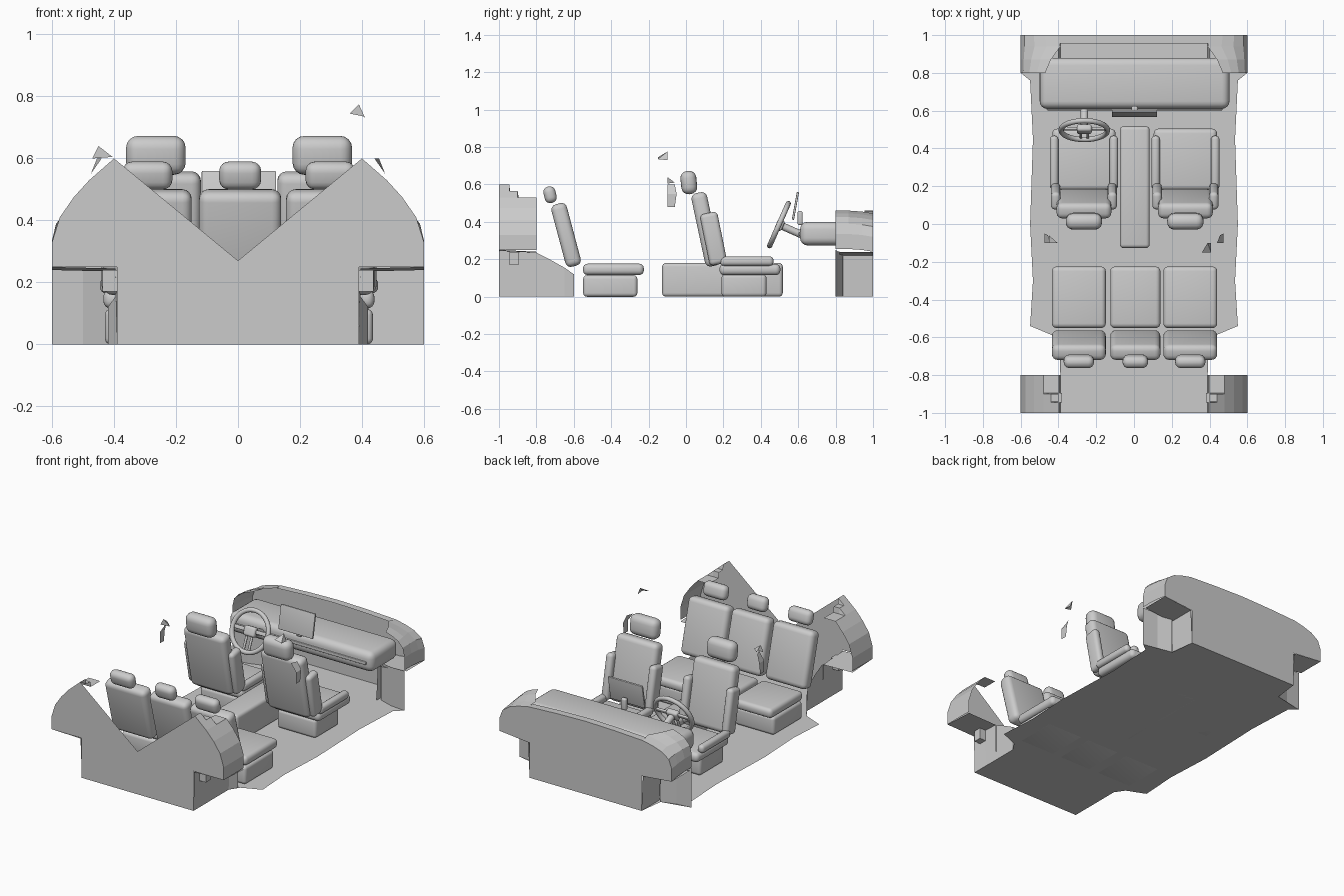
import bpy, bmesh
from math import radians
from mathutils import Matrix, Vector

if "Cube" in bpy.data.objects:
    bpy.data.objects.remove(bpy.data.objects["Cube"])


def finish(ob, smooth=True):
    bpy.context.collection.objects.link(ob)
    if smooth:
        bpy.ops.object.select_all(action='DESELECT')
        ob.select_set(True)
        bpy.context.view_layer.objects.active = ob
        bpy.ops.object.shade_smooth_by_angle(angle=radians(40))
    return ob


def pad(name, loc, dims, bevel=0.015, tilt=0.0, frame=None, segs=4):
    """Rounded box, tilted about x; frame places it in a parent matrix."""
    bm = bmesh.new()
    bmesh.ops.create_cube(bm, size=1)
    bmesh.ops.scale(bm, vec=dims, verts=bm.verts)
    if bevel:
        bmesh.ops.bevel(bm, geom=bm.edges[:], offset=bevel, segments=segs,
                        affect='EDGES', profile=0.5, clamp_overlap=True)
    m = Matrix.Translation(loc) @ Matrix.Rotation(tilt, 4, 'X')
    bm.transform(frame @ m if frame else m)
    me = bpy.data.meshes.new(name)
    bm.to_mesh(me)
    bm.free()
    return finish(bpy.data.objects.new(name, me))


def sheet(name, verts, faces, mirror=False):
    """Flat-faced open panel, optionally with its x mirror copy."""
    for s, side in ((1, "right"), (-1, "left")) if mirror else ((1, ""),):
        me = bpy.data.meshes.new(name)
        me.from_pydata([(s * x, y, z) for x, y, z in verts], [],
                       [f if s > 0 else f[::-1] for f in faces])
        finish(bpy.data.objects.new((name + "_" + side).strip("_"), me), False)


def loft(name, rows):
    """Grid of quads between point rows of equal length, on both sides."""
    n = len(rows[0])
    faces = [(r * n + i, r * n + i + 1, r * n + n + i + 1, r * n + n + i)
             for r in range(len(rows) - 1) for i in range(n - 1)]
    sheet(name, [p for row in rows for p in row], faces, True)


def symmetric(half):
    return half + [(-a, b) for a, b in reversed(half) if a]


# Floor pan
outline = symmetric([(0.39, -1), (0.39, -0.65), (0.43, -0.59), (0.55, -0.54), (0.535, -0.3),
                     (0.55, 0), (0.535, 0.45), (0.55, 0.76), (0.6, 0.8), (0.41, 0.84), (0.39, 1)])
sheet("floor", [(x, y, 0) for x, y in outline], [tuple(range(len(outline)))])

# Rear panel with V opening, front panel with domed top
quarter = [(0.6, 0.25), (0.6, 0.33), (0.575, 0.41), (0.53, 0.475), (0.48, 0.53), (0.44, 0.565), (0.4, 0.6)]
rear = symmetric([(0.39, 0), (0.39, 0.25)] + quarter + [(0, 0.27)])
sheet("rear_panel", [(x, -1, z) for x, z in rear], [tuple(range(len(rear)))])
fender = [(0.6, 0.24), (0.6, 0.32), (0.58, 0.375), (0.53, 0.41), (0.47, 0.43), (0.4, 0.445)]
front = symmetric([(0.39, 0), (0.39, 0.22)] + fender + [(0.2, 0.455), (0, 0.46)])
sheet("front_panel", [(x, 1, z) for x, z in front], [tuple(range(len(front)))[::-1]])

# Rear quarter shells, stepping down and inward of the panel
loft("rear_quarter", [[(x, y, min(z, top)) for x, z in quarter]
                      for y, top in ((-1, 0.6), (-0.945, 0.6), (-0.94, 0.565),
                                     (-0.9, 0.565), (-0.895, 0.53), (-0.8, 0.53))])
# Front fender shells, widening toward the bumper
loft("front_fender", [[(min(0.6, 0.6 - (0.6 - x) * k), y, z + dz) for x, z in fender]
                      for y, k, dz in ((1, 1, 0), (0.94, 1.05, 0.01), (0.87, 0.8, 0.015), (0.8, 0.65, 0.015))])
# Hood lip
lip = [(0.4, 0.445), (0.2, 0.455), (0, 0.46), (-0.2, 0.455), (-0.4, 0.445)]
sheet("hood_lip", [(x, 1, z) for x, z in lip] + [(x, 0.955, z) for x, z in lip],
      [(i, i + 1, i + 6, i + 5) for i in range(4)])

# Rear wheel arches: wall and roof
loft("rear_arch", [[(0.39, y, 0), (0.395, y, z), (xo, y, z + 0.005)] for y, z, xo in
                   ((-1, 0.245, 0.6), (-0.9, 0.24, 0.6), (-0.8, 0.235, 0.6))])
sheet("rear_arch_wall", [(0.39, -0.8, 0), (0.39, -0.8, 0.235), (0.39, -0.73, 0.2), (0.395, -0.65, 0.155),
                         (0.42, -0.6, 0.12), (0.42, -0.6, 0), (0.39, -0.65, 0)],
      [(0, 1, 2, 3, 6), (6, 3, 4, 5)], True)
# Front wheel arches: inner wall, roof and bulkhead facets
loft("front_arch", [[(0.39, y, 0), (0.4, y, 0.22), (0.6, y, 0.24)] for y in (1, 0.9, 0.82)])
loft("front_bulkhead", [[(0.6, 0.8, a), (0.5, 0.81, (a + b) / 2), (0.41, 0.84, b)]
                        for a, b in ((0, 0), (0.05, 0.12), (0.12, 0.16), (0.19, 0.19), (0.25, 0.235))])
for s in (-1, 1):
    pad("arch_bracket", (s * 0.41, -0.92, 0.205), (0.055, 0.05, 0.07), 0)

# Small trim fragments at the door pillars
sheet("pillar_trim", [(0.475, -0.05, 0.55), (0.475, -0.1, 0.48), (0.475, -0.1, 0.55),
                      (0.44, -0.1, 0.6), (0.455, -0.06, 0.6), (0.475, -0.06, 0.48)],
      [(0, 5, 1, 2), (0, 2, 3, 4)], True)
sheet("left_mirror_trim", [(-0.47, -0.1, 0.6), (-0.405, -0.1, 0.605), (-0.45, -0.1, 0.64), (-0.45, -0.06, 0.61)],
      [(0, 1, 2), (1, 3, 2)])
sheet("right_mirror_trim", [(0.36, -0.15, 0.745), (0.408, -0.1, 0.73), (0.39, -0.1, 0.775), (0.408, -0.15, 0.735)],
      [(0, 3, 2), (3, 1, 2)])

# Front seats
for x in (-0.265, 0.272):
    pad("front_seat_base", (x, 0.31, 0.06), (0.27, 0.24, 0.12), 0.02)
    pad("front_seat_cushion", (x, 0.342, 0.145), (0.335, 0.325, 0.06), 0.025)
    pad("front_seat_back", (x, 0.107, 0.36), (0.29, 0.085, 0.4), 0.03, 0.21)
    pad("front_headrest", (x, 0.015, 0.61), (0.192, 0.085, 0.125), 0.038, 0.1)
    for s in (-1, 1):
        pad("cushion_bolster", (x + s * 0.158, 0.325, 0.19), (0.045, 0.285, 0.05), 0.02)
        pad("back_bolster", (x + s * 0.15, 0.147, 0.31), (0.05, 0.095, 0.28), 0.022, 0.2)

# Rear bench of three seats
for x, w, h in ((-0.292, 0.285, 0.16), (0.007, 0.265, 0.135), (0.298, 0.285, 0.16)):
    pad("rear_seat_base", (x, -0.405, 0.057), (w - 0.01, 0.29, 0.115), 0.02)
    pad("rear_seat_cushion", (x, -0.388, 0.146), (w, 0.325, 0.06), 0.024)
    pad("rear_seat_back", (x, -0.641, 0.33), (w, 0.085, 0.345), 0.03, 0.26)
    pad("rear_headrest", (x, -0.727, 0.545), (h, 0.065, 0.09), 0.03, 0.25)

# Console and dashboard
pad("centre_console", (0.004, 0.195, 0.09), (0.158, 0.645, 0.18), 0.02)
pad("dashboard", (0.003, 0.745, 0.337), (1.005, 0.27, 0.126), 0.04)
pad("dashboard_strip", (0.003, 0.61, 0.335), (0.93, 0.016, 0.02), 0.004)
pad("screen", (0.003, 0.585, 0.485), (0.24, 0.012, 0.15), 0.003, -0.18)
pad("screen_mount", (0.003, 0.61, 0.42), (0.035, 0.028, 0.075), 0.01)

# Steering wheel: rim, hub, spokes and column in a tilted frame
tilt = Matrix.Translation((-0.263, 0.497, 0.385)) @ Matrix.Rotation(1.155, 4, 'X')
bpy.ops.mesh.primitive_torus_add(major_segments=40, minor_segments=12, major_radius=0.123, minor_radius=0.014)
rim = bpy.context.object
rim.name = "steering_rim"
rim.matrix_world = tilt
bpy.ops.object.shade_smooth_by_angle(angle=radians(40))
pad("steering_hub", (0, 0, -0.005), (0.08, 0.06, 0.04), 0.014, frame=tilt)
for s in (-1, 1):
    pad("side_spoke", (s * 0.08, 0.005, -0.005), (0.09, 0.024, 0.014), 0.005, frame=tilt)
    pad("lower_spoke", (s * 0.018, -0.075, -0.005), (0.014, 0.09, 0.014), 0.005, frame=tilt)
bpy.ops.mesh.primitive_cylinder_add(vertices=20, radius=0.02, depth=0.13)
column = bpy.context.object
column.name = "steering_column"
column.matrix_world = tilt @ Matrix.Translation((0, 0, -0.07))
bpy.ops.object.shade_smooth_by_angle(angle=radians(40))
